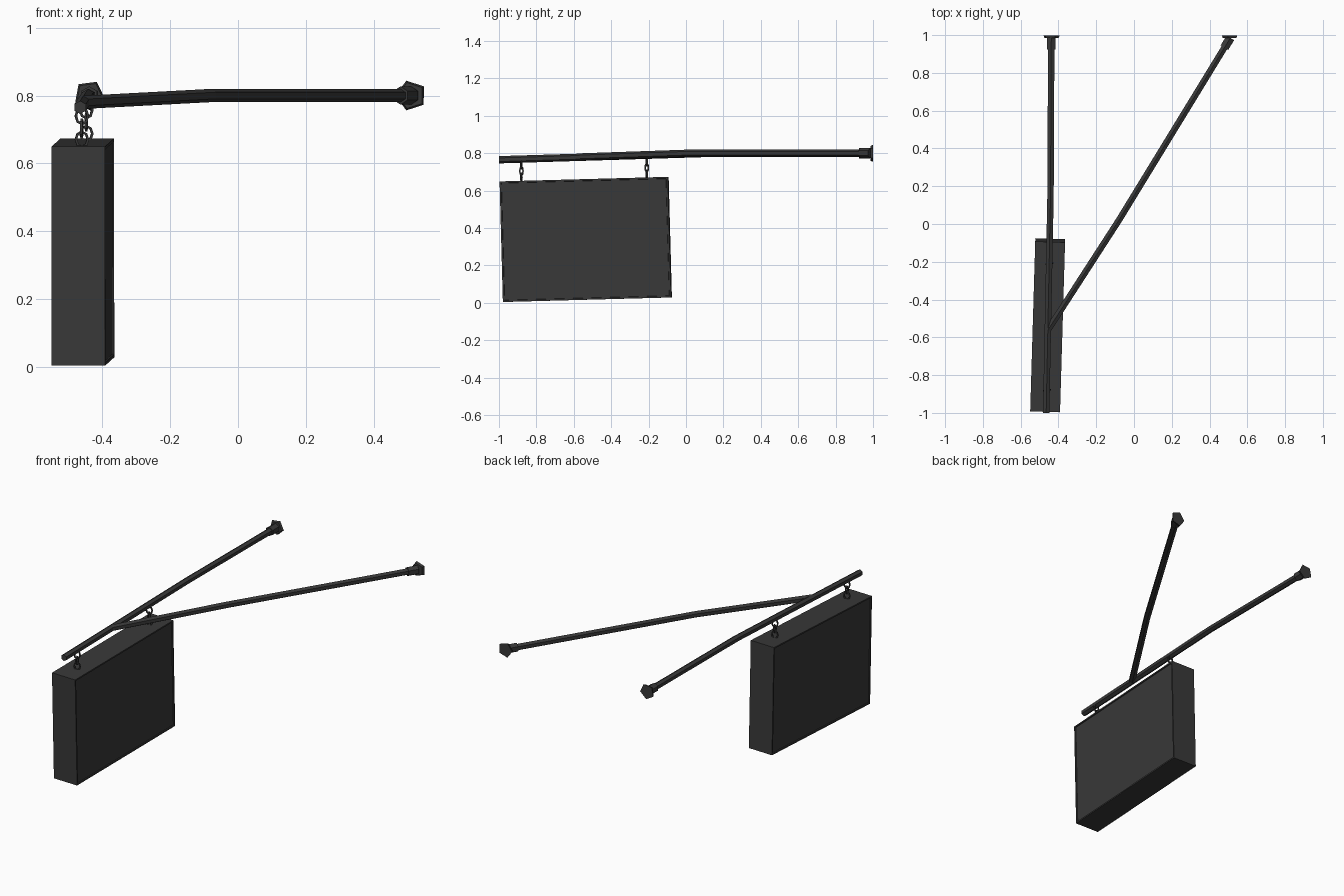
import bpy, bmesh, math
from mathutils import Vector, Matrix, Euler

if "Cube" in bpy.data.objects:
    bpy.data.objects.remove(bpy.data.objects["Cube"])

mat = bpy.data.materials.new("dark_metal")
mat.diffuse_color = (0.04, 0.04, 0.04, 1)
mat.use_nodes = True
mat.node_tree.nodes["Principled BSDF"].inputs["Base Color"].default_value = mat.diffuse_color


def finish(name, bm):
    bmesh.ops.recalc_face_normals(bm, faces=bm.faces)
    me = bpy.data.meshes.new(name)
    bm.to_mesh(me)
    bm.free()
    me.materials.append(mat)
    ob = bpy.data.objects.new(name, me)
    bpy.context.collection.objects.link(ob)
    return ob


def tube(name, pts, radius, sides=6, closed=False, up=Vector((0, 0, 1))):
    """Sweep a polygon along a path; closed paths become links."""
    bm = bmesh.new()
    pts = [Vector(p) for p in pts]
    n = len(pts)
    rings = []
    for i, p in enumerate(pts):
        a = pts[i - 1] if closed or i > 0 else p
        b = pts[(i + 1) % n] if closed or i < n - 1 else p
        t = (b - a).normalized()
        u = t.cross(up).normalized()
        v = u.cross(t)
        rings.append([bm.verts.new(p + radius * (u * math.cos(k) + v * math.sin(k)))
                      for k in (2 * math.pi * (j + 0.5) / sides for j in range(sides))])
    for i in range(n if closed else n - 1):
        r, s = rings[i], rings[(i + 1) % n]
        for j in range(sides):
            k = (j + 1) % sides
            bm.faces.new((r[j], r[k], s[k], s[j]))
    if not closed:
        bm.faces.new(rings[0])
        bm.faces.new(rings[-1])
    return finish(name, bm)


def link(name, c, w, h, angle):
    """Upright low-poly oval link, turned about z."""
    d = Vector((math.cos(angle), math.sin(angle), 0))
    pts = [Vector(c) + d * (w * math.cos(a)) + Vector((0, 0, h * math.sin(a)))
           for a in (2 * math.pi * i / 8 for i in range(8))]
    tube(name, pts, 0.005, 4, True, d.cross(Vector((0, 0, 1))))


# Poles, slightly sagging toward the sign
main = [(-0.465, -1.0, 0.765), (-0.442, 0.15, 0.80), (-0.438, 0.985, 0.80)]
brace = [(-0.455, -0.56, 0.78), (-0.08, 0.02, 0.80), (0.51, 0.985, 0.80)]
for name, path in (("main_pole", main), ("brace_pole", brace)):
    tube(name, path, 0.0195)
    # Wall socket and pentagonal wall plate
    end, prev = Vector(path[-1]), Vector(path[-2])
    d = (end - prev).normalized()
    tube(name + "_socket", [end - d * 0.06, end], 0.027)
    bm = bmesh.new()
    tilt = 0.5 if name == "main_pole" else 2.2
    bmesh.ops.create_cone(bm, cap_ends=True, segments=5, radius1=0.046, radius2=0.040,
                          depth=0.013,
                          matrix=Matrix.Translation((end.x, 0.992, 0.80))
                          @ Matrix.Rotation(tilt, 4, 'Y') @ Matrix.Rotation(math.pi / 2, 4, 'X'))
    finish(name + "_wall_plate", bm)

# Hanging sign box, tilted with the pole, with recessed side panels
L, W, H = 0.90, 0.158, 0.645
bm = bmesh.new()
bmesh.ops.create_cube(bm, size=1, matrix=Matrix.Diagonal((W, L, H, 1)))
bm.normal_update()
sides = [f for f in bm.faces if abs(f.normal.x) > 0.9]
bmesh.ops.inset_individual(bm, faces=sides, thickness=0.012, depth=0)
bmesh.ops.inset_individual(bm, faces=sides, thickness=0.002, depth=-0.005)
pose = (Matrix.Translation((-0.457, -0.536, 0.339))
        @ Euler((math.radians(1.55), 0, math.radians(-1.7))).to_matrix().to_4x4())
bm.transform(pose)
finish("sign_box", bm)

# Two short chains between pole and sign
for name, x, y, z in (("front", -0.46, -0.88, 0.655), ("rear", -0.447, -0.21, 0.672)):
    link(name + "_sign_eye", (x, y, z + 0.016), 0.018, 0.022, math.radians(10))
    link(name + "_chain_link", (x, y, z + 0.05), 0.009, 0.024, math.radians(80))
    link(name + "_pole_eye", (x, y, z + 0.085), 0.018, 0.024, math.radians(10))
